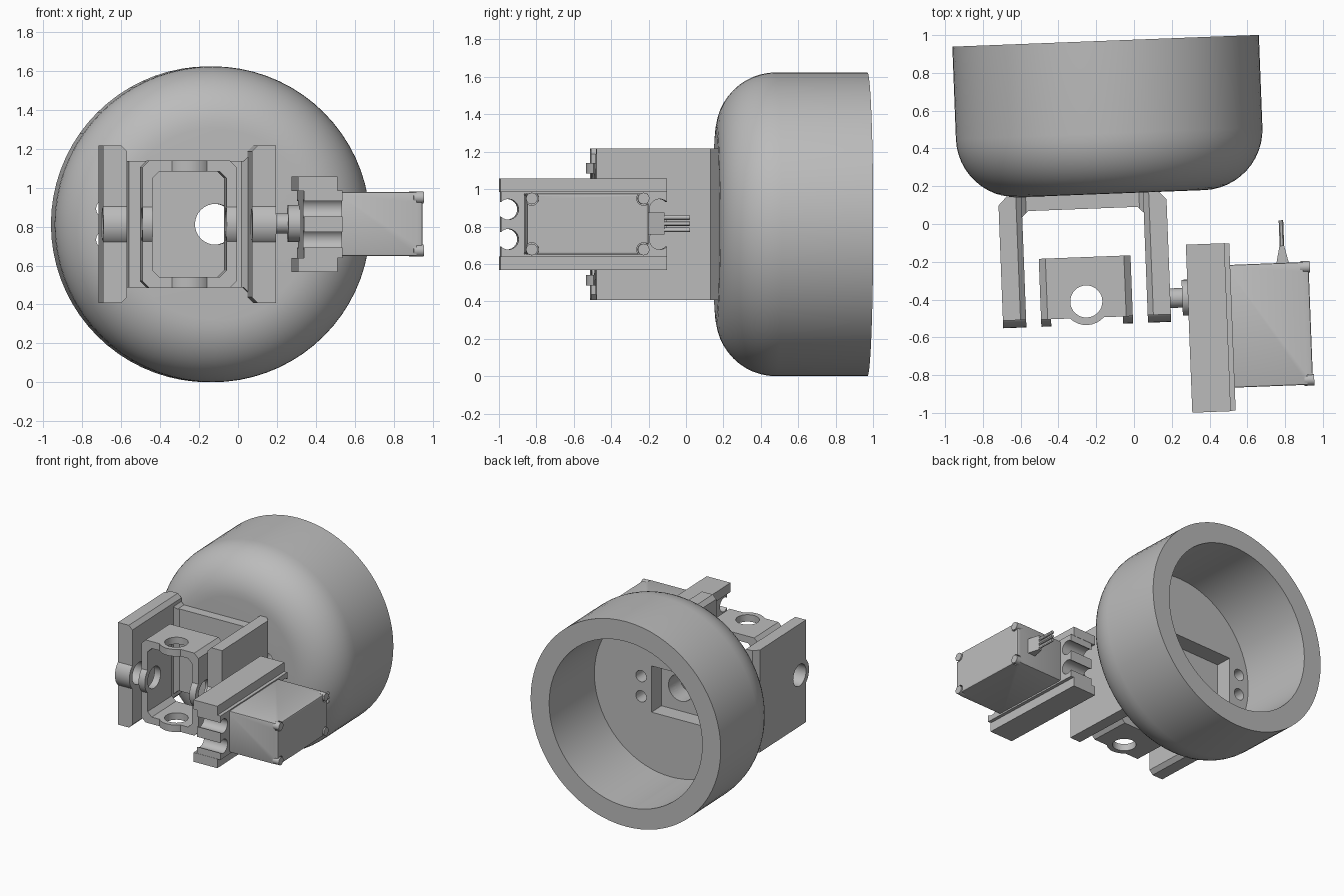
import bpy, bmesh, math
from mathutils import Matrix, Vector

if "Cube" in bpy.data.objects:
    bpy.data.objects.remove(bpy.data.objects["Cube"])

ZC = 0.812      # height of the shared centre line
XB = -0.268     # bracket centre
XC = -0.113     # cup centre
YP = -0.40      # pivot axis position
POSE = Matrix.Translation((0, 0, ZC)) @ Matrix.Rotation(0.0384, 4, 'Z')

grey = bpy.data.materials.new("plain grey")
grey.diffuse_color = (0.5, 0.5, 0.5, 1)
grey.use_nodes = True
grey.node_tree.nodes["Principled BSDF"].inputs["Base Color"].default_value = grey.diffuse_color


def finish(bm, name):
    bmesh.ops.recalc_face_normals(bm, faces=bm.faces)
    me = bpy.data.meshes.new(name)
    bm.to_mesh(me)
    bm.free()
    me.materials.append(grey)
    ob = bpy.data.objects.new(name, me)
    bpy.context.collection.objects.link(ob)
    return ob


def prism(name, pts, axis, a, b):
    """Extrude a 2D outline along an axis from a to b."""
    put = {'X': lambda u, v, w: (w, u, v),
           'Y': lambda u, v, w: (u, w, v),
           'Z': lambda u, v, w: (u, v, w)}[axis]
    bm = bmesh.new()
    face = bm.faces.new([bm.verts.new(put(u, v, a)) for u, v in pts])
    new = bmesh.ops.extrude_face_region(bm, geom=[face])['geom']
    shift = Vector(put(0, 0, b - a))
    bmesh.ops.translate(bm, vec=shift, verts=[g for g in new if isinstance(g, bmesh.types.BMVert)])
    return finish(bm, name)


def box(name, x, y, z):
    return prism(name, [(x[0], y[0]), (x[1], y[0]), (x[1], y[1]), (x[0], y[1])], 'Z', *z)


def cyl(name, axis, u, v, r, a, b, n=32):
    ring = [(u + r * math.cos(2 * math.pi * i / n), v + r * math.sin(2 * math.pi * i / n)) for i in range(n)]
    return prism(name, ring, axis, a, b)


def octagon(cx, w, h, c):
    return [(cx + sx * x, sz * z) for sx, sz, x, z in (
        (1, -1, w - c, h), (1, -1, w, h - c), (1, 1, w, h - c), (1, 1, w - c, h),
        (-1, 1, w - c, h), (-1, 1, w, h - c), (-1, -1, w, h - c), (-1, -1, w - c, h))]


def combine(ob, tools, op='DIFFERENCE'):
    for t in tools:
        m = ob.modifiers.new("cut", 'BOOLEAN')
        m.operation, m.solver, m.object = op, 'EXACT', t
        bpy.context.view_layer.objects.active = ob
        bpy.ops.object.modifier_apply(modifier=m.name)
        bpy.data.objects.remove(t, do_unlink=True)
    return ob


# Cup: turned profile of (radius, y) with a rounded front shoulder
prof = [(0, 0.165)]
prof += [(0.492 + 0.32 * math.sin(t), 0.485 - 0.32 * math.cos(t))
         for t in (math.pi / 2 * i / 12 for i in range(13))]
prof += [(0.812, 0.975), (0.654, 0.975), (0.654, 0.375), (0, 0.375)]
bm = bmesh.new()
vs = [bm.verts.new((XC + r, y, 0)) for r, y in prof]
edges = [bm.edges.new(p) for p in zip(vs, vs[1:])]
bmesh.ops.spin(bm, geom=vs + edges, cent=(XC, 0, 0), axis=(0, 1, 0), angle=2 * math.pi, steps=72)
bmesh.ops.remove_doubles(bm, verts=bm.verts, dist=1e-4)
cup = finish(bm, "cup")
combine(cup, [box("pocket", (XB - 0.32, XB + 0.32), (0.245, 0.5), (-0.183, 0.183)),
              cyl("wire_hole", 'Y', XC, 0, 0.105, 0, 0.5)])
combine(cup, [cyl("screw_hole", 'Y', XB + sx * 0.41, sz * 0.08, 0.045, 0, 0.5, 20)
              for sx in (-1, 1) for sz in (-1, 1)])

# Fork: U-shaped plan, lowered web, rounded pivot noses
half = [(0.29, 0.09), (0.322, 0.058), (0.322, -0.485), (0.445, -0.485), (0.445, 0.125), (0.405, 0.166)]
plan = [(XB + x, y) for x, y in half] + [(XB - x, y) for x, y in reversed(half)]
fork = prism("fork", plan, 'Z', -0.405, 0.405)
trim = [(0.30, 0.325), (0.322, 0.347), (0.322, 0.375), (0.362, 0.415)]
for s in (-1, 1):
    pts = [(XB + x, s * z) for x, z in trim] + [(XB - x, s * z) for x, z in reversed(trim)]
    combine(fork, [prism("trim", pts, 'Y', -0.6, 0.3)])
for s in (-1, 1):
    a, b = sorted((XB + s * 0.322, XB + s * 0.445))
    combine(fork, [cyl("nose", 'X', YP, 0, 0.125, a, b)], 'UNION')
    combine(fork, [cyl("pivot_hole", 'X', YP, 0, 0.085, a - 0.02, b + 0.02)])
combine(fork, [cyl("wire_hole", 'Y', XC, 0, 0.105, 0, 0.3)])

# Gimbal frame: open octagonal tube with four pivot noses and holes
gimbal = prism("gimbal_frame", octagon(XB, 0.243, 0.327, 0.035), 'Y', -0.487, -0.165)
for s in (-1, 1):
    a, b = sorted((XB + s * 0.19, XB + s * 0.243))
    c, d = sorted((s * 0.27, s * 0.327))
    combine(gimbal, [cyl("nose", 'X', YP, 0, 0.125, a, b),
                     cyl("nose", 'Z', XB, YP, 0.125, c, d)], 'UNION')
combine(gimbal, [prism("opening", octagon(XB, 0.19, 0.272, 0.035), 'Y', -0.7, 0),
                 cyl("hole_x", 'X', YP, 0, 0.085, XB - 0.4, XB + 0.4),
                 cyl("hole_z", 'Z', XB, YP, 0.085, -0.5, 0.5)])

# Servo holder: two rails and a notched plate between them
for s, n in ((-1, "lower_rail"), (1, "upper_rail")):
    box(n, (0.27, 0.474), (-1.01, -0.12), tuple(sorted((s * 0.172, s * 0.245))))
tab = box("servo_tab", (0.30, 0.50), (-1.008, -0.122), (-0.174, 0.174))
for y, e in ((-0.97, -1.05), (-0.16, -0.08)):
    for s in (-1, 1):
        z = s * 0.08
        combine(tab, [cyl("tab_hole", 'X', y, z, 0.055, 0.2, 0.6, 24),
                      box("slot", (0.2, 0.6), tuple(sorted((y, e))), (z - 0.03, z + 0.03))])

# Servo body with softened edges and corner screws
body = box("servo_body", (0.47, 0.915), (-0.886, -0.236), (-0.162, 0.165))
m = body.modifiers.new("soft", 'BEVEL')
m.width, m.segments = 0.008, 2
bpy.context.view_layer.objects.active = body
bpy.ops.object.modifier_apply(modifier="soft")
for y in (-0.86, -0.262):
    for z in (-0.135, 0.138):
        combine(body, [cyl("screw_recess", 'X', y, z, 0.037, 0.885, 0.95, 20)])
        cyl("corner_screw", 'X', y, z, 0.031, 0.87, 0.922, 20)

# Output shaft and collar
cyl("output_shaft", 'X', YP, 0.004, 0.052, 0.165, 0.31)
cyl("shaft_collar", 'X', YP, 0.004, 0.095, 0.24, 0.31)

# Cable plug and three wires
prism("cable_plug", [(0.745, -0.24), (0.812, -0.24), (0.79, -0.145), (0.765, -0.145)], 'Z', -0.055, 0.062)
for z in (-0.03, 0.003, 0.036):
    cyl("wire", 'Y', 0.778, z, 0.012, -0.16, -0.01, 12)

# Pose everything and smooth the round parts
for ob in bpy.data.objects:
    ob.data.transform(POSE)
    ob.select_set(True)
bpy.context.view_layer.objects.active = cup
bpy.ops.object.shade_smooth_by_angle(angle=math.radians(30))
